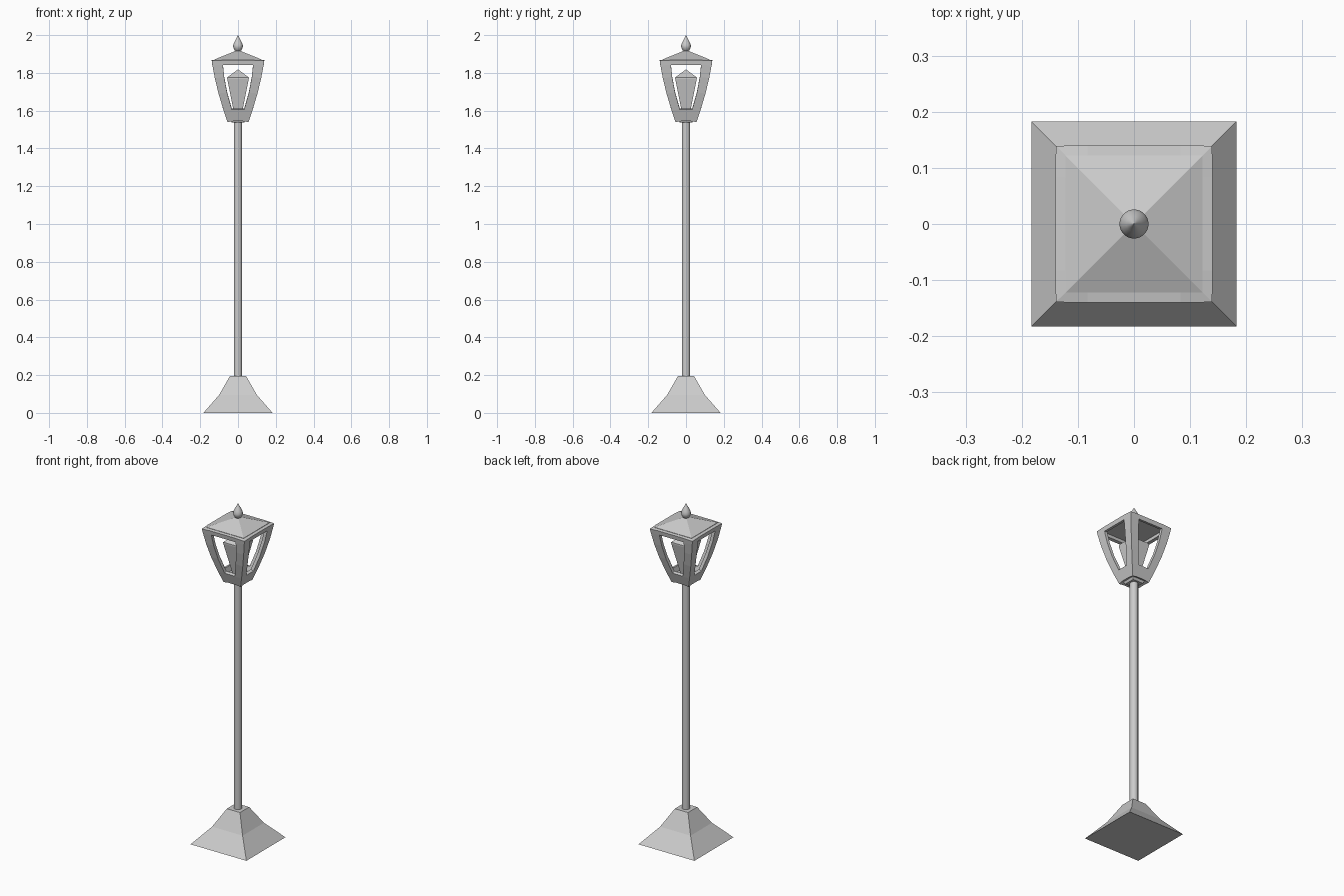
import bpy, bmesh, math
from mathutils import Matrix

cube = bpy.data.objects.get("Cube")
if cube:
    bpy.data.objects.remove(cube, do_unlink=True)

grey = bpy.data.materials.new("painted grey")
grey.use_nodes = True
colour = (0.6, 0.6, 0.6, 1)
grey.diffuse_color = colour
grey.node_tree.nodes["Principled BSDF"].inputs["Base Color"].default_value = colour


def finish(bm, name, smooth=False):
    bmesh.ops.remove_doubles(bm, verts=bm.verts, dist=0.0001)
    bmesh.ops.recalc_face_normals(bm, faces=bm.faces)
    mesh = bpy.data.meshes.new(name)
    bm.to_mesh(mesh)
    bm.free()
    mesh.materials.append(grey)
    obj = bpy.data.objects.new(name, mesh)
    bpy.context.collection.objects.link(obj)
    if smooth:
        bpy.ops.object.select_all(action="DESELECT")
        obj.select_set(True)
        bpy.context.view_layer.objects.active = obj
        bpy.ops.object.shade_smooth_by_angle(angle=math.radians(40))
    return obj


def stack(name, profile, sides, smooth=False):
    """Closed solid from (half width, height) rings; four sides give a square."""
    bm = bmesh.new()
    grow = math.sqrt(2) if sides == 4 else 1
    rings = []
    for half, z in profile:
        angles = [2 * math.pi * (i + 0.5) / sides for i in range(sides)]
        rings.append([bm.verts.new((half * grow * math.cos(a), half * grow * math.sin(a), z))
                      for a in angles])
    for low, high in zip(rings, rings[1:]):
        for i in range(sides):
            j = (i + 1) % sides
            bm.faces.new((low[i], low[j], high[j], high[i]))
    bm.faces.new(rings[0][::-1])
    bm.faces.new(rings[-1])
    return finish(bm, name, smooth)


# Flared foot and round pole
stack("base", [(0.183, 0), (0.1, 0.095), (0.043, 0.195)], 4)
stack("pole", [(0.0225, 0.19), (0.0225, 1.56)], 24, True)

# Lantern seat above the pole
stack("lantern_seat", [(0.033, 1.537), (0.04, 1.551), (0.05, 1.585)], 4)

# Four open side panels: height, outer half width, opening half width
rows = [(1.55, 0.04, 0.026), (1.612, 0.061, 0.033), (1.70, 0.087, 0.058),
        (1.78, 0.106, 0.073), (1.845, 0.118, 0.08), (1.87, 0.122, 0.083)]
bm = bmesh.new()
for turn in range(4):
    rotation = Matrix.Rotation(turn * math.pi / 2, 4, "Z")
    grid = [[bm.verts.new(rotation @ Matrix.Translation((x, -w, z)).to_translation())
             for x in (-w, -o, o, w)] for z, w, o in rows]
    for r in range(len(rows) - 1):
        for c in range(3):
            if c == 1 and 0 < r < len(rows) - 2:
                continue
            bm.faces.new((grid[r][c], grid[r][c + 1], grid[r + 1][c + 1], grid[r + 1][c]))
frame = finish(bm, "lantern_frame")
thick = frame.modifiers.new("thickness", "SOLIDIFY")
thick.thickness = 0.018
thick.offset = -1
thick.use_even_offset = True

# Roof and the lamp inside
stack("roof", [(0.122, 1.866), (0.122, 1.872), (0.004, 1.92)], 4)
stack("lamp", [(0.02, 1.58), (0.026, 1.612), (0.057, 1.768), (0.057, 1.776), (0.002, 1.817)], 4)

# Teardrop finial
stack("finial", [(0.008, 1.912), (0.018, 1.92), (0.025, 1.934), (0.026, 1.945),
                 (0.022, 1.958), (0.014, 1.974), (0.006, 1.988), (0.001, 2.0)], 24, True)
